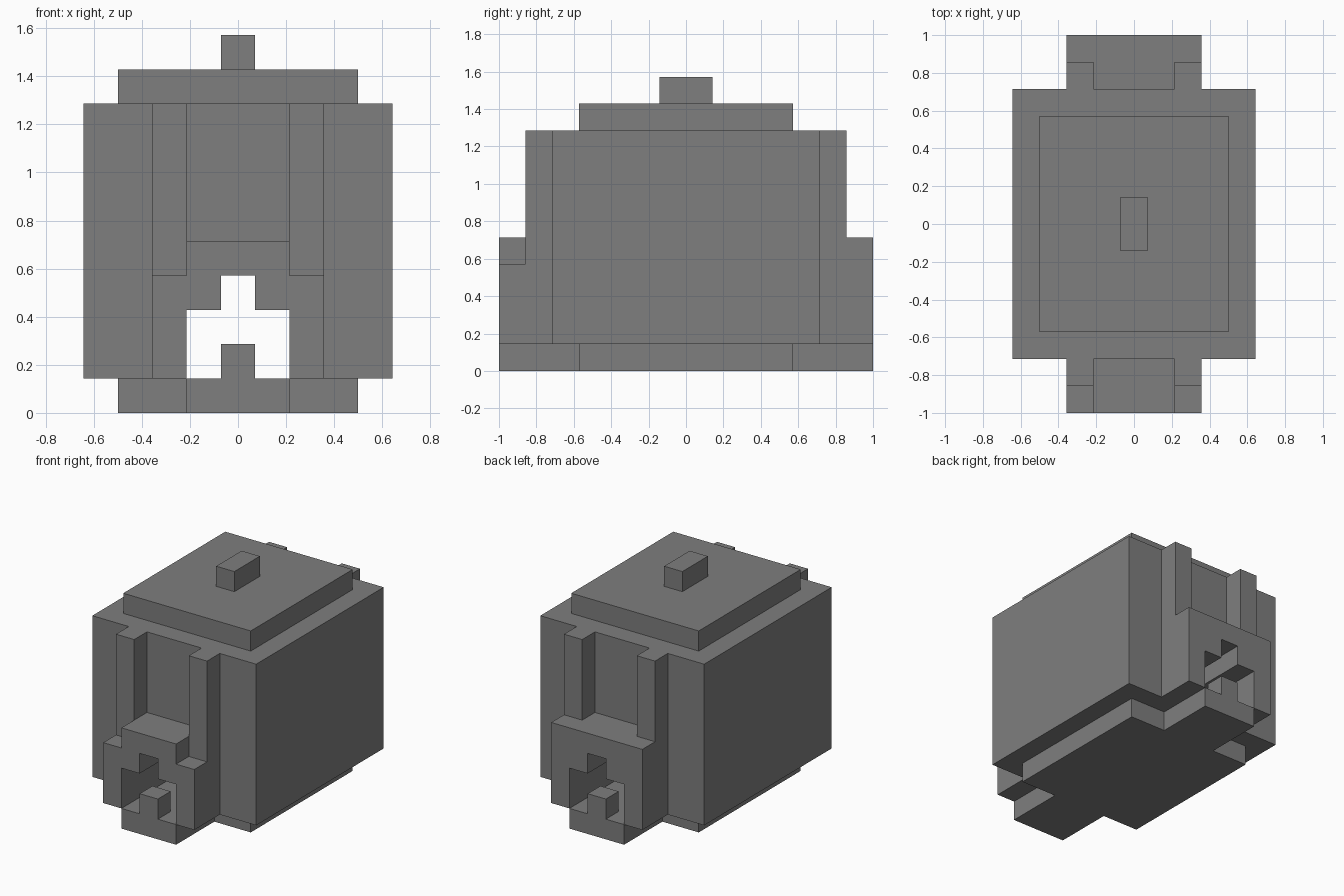
import bpy
import bmesh

cube = bpy.data.objects.get("Cube")
if cube:
    bpy.data.objects.remove(cube, do_unlink=True)

U = 1 / 7  # size of one block

grey = bpy.data.materials.new("stone_grey")
grey.use_nodes = True
COLOUR = (0.21, 0.21, 0.21, 1)
grey.diffuse_color = COLOUR
grey.node_tree.nodes["Principled BSDF"].inputs["Base Color"].default_value = COLOUR


def extrude(name, half, y0, y1):
    """Mirror a half profile of (x, z) points in x and extrude it along y."""
    profile = half + [(-x, z) for x, z in reversed(half)]
    bm = bmesh.new()
    face = bm.faces.new([bm.verts.new((x * U, y0 * U, z * U)) for x, z in profile])
    out = bmesh.ops.extrude_face_region(bm, geom=[face])
    moved = [v for v in out["geom"] if isinstance(v, bmesh.types.BMVert)]
    bmesh.ops.translate(bm, verts=moved, vec=(0, (y1 - y0) * U, 0))
    bmesh.ops.recalc_face_normals(bm, faces=bm.faces)
    mesh = bpy.data.meshes.new(name)
    bm.to_mesh(mesh)
    bm.free()
    mesh.materials.append(grey)
    obj = bpy.data.objects.new(name, mesh)
    bpy.context.collection.objects.link(obj)
    return obj


def block(name, half_x, y0, y1, z0, z1):
    return extrude(name, [(half_x, z0), (half_x, z1)], y0, y1)


# Stepped tunnel outline, from its top down to the floor
TUNNEL = [(0.5, 4), (0.5, 3), (1.5, 3), (1.5, 1)]


def arch(name, outer, y0, y1):
    return extrude(name, TUNNEL + outer, y0, y1)


# Main body, lid and knob
arch("body", [(4.5, 1), (4.5, 9)], -5, 5)
block("lid", 3.5, -4, 4, 9, 10)
block("knob", 0.5, -1, 1, 10, 11)

# Base with a narrow tongue at each end
block("base", 3.5, -4, 4, 0, 1)
block("front_tongue", 1.5, -7, -4, 0, 1)
block("back_tongue", 1.5, 4, 7, 0, 1)

# Pillars joined by the inner part of each gate
pillars = [(2.5, 1), (2.5, 9), (1.5, 9), (1.5, 5)]
arch("front_pillars", pillars, -6, -5)
arch("back_pillars", pillars, 5, 6)

# Outer gates: stepped shoulders in front, square at the back
arch("front_gate", [(2.5, 1), (2.5, 4), (1.5, 4), (1.5, 5)], -7, -6)
arch("back_gate", [(2.5, 1), (2.5, 5)], 6, 7)

# Small stop in each gate opening
block("front_stop", 0.5, -7, -6, 1, 2)
block("back_stop", 0.5, 6, 7, 1, 2)
